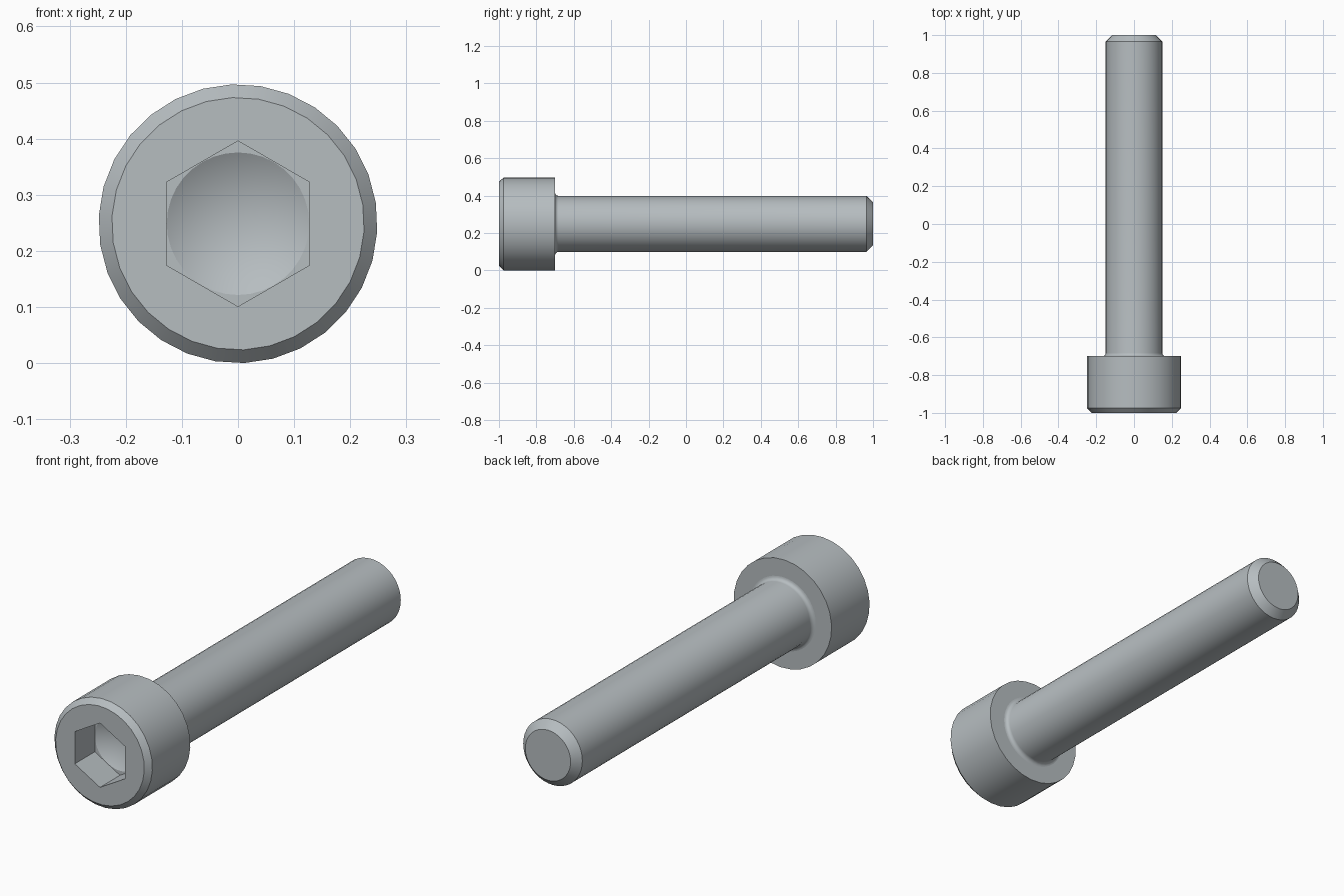
import bpy, bmesh, math

if "Cube" in bpy.data.objects:
    bpy.data.objects.remove(bpy.data.objects["Cube"])

CZ = 0.2485      # height of the screw axis
HEAD_R = 0.2485
SHANK_R = 0.15

steel = bpy.data.materials.new("steel_grey")
steel.diffuse_color = (0.47, 0.51, 0.53, 1)
steel.use_nodes = True
steel.node_tree.nodes["Principled BSDF"].inputs["Base Color"].default_value = steel.diffuse_color


def ring(bm, r, y, n, phase=0.0):
    """Circle of n vertices around the y axis."""
    return [bm.verts.new((r * math.cos(phase + math.tau * i / n), y,
                          CZ + r * math.sin(phase + math.tau * i / n)))
            for i in range(n)]


def skin(bm, rings):
    """Quads between consecutive rings."""
    for a, b in zip(rings, rings[1:]):
        for i in range(len(a)):
            j = (i + 1) % len(a)
            bm.faces.new((a[i], a[j], b[j], b[i]))


def annulus(bm, outer, inner):
    """Flat face between two loops of different side counts."""
    edges = []
    for loop in (outer, inner):
        for i, v in enumerate(loop):
            pair = (v, loop[(i + 1) % len(loop)])
            edges.append(bm.edges.get(pair) or bm.edges.new(pair))
    bmesh.ops.triangle_fill(bm, edges=edges, use_beauty=True)


def finish(bm, name):
    bmesh.ops.recalc_face_normals(bm, faces=bm.faces)
    mesh = bpy.data.meshes.new(name)
    bm.to_mesh(mesh)
    bm.free()
    mesh.materials.append(steel)
    obj = bpy.data.objects.new(name, mesh)
    bpy.context.collection.objects.link(obj)
    bpy.ops.object.select_all(action='DESELECT')
    obj.select_set(True)
    bpy.context.view_layer.objects.active = obj
    bpy.ops.object.shade_smooth_by_angle(angle=math.radians(28))
    return obj


# Head: chamfered cylinder with a hexagonal socket ending in a drill cone
bm = bmesh.new()
turn = math.radians(8.6)
body = [ring(bm, r, y, 30, turn) for r, y in
        ((0.225, -1), (HEAD_R, -0.975), (HEAD_R, -0.7))]
skin(bm, body)
bm.faces.new(body[-1])
hexes = [ring(bm, 0.1475, y, 6, math.pi / 6) for y in (-1, -0.855)]
skin(bm, hexes)
annulus(bm, body[0], hexes[0])
cone = ring(bm, 0.127, -0.855, 36)
annulus(bm, hexes[1], cone)
tip = bm.verts.new((0, -0.782, CZ))
for i in range(36):
    bm.faces.new((cone[i], cone[(i + 1) % 36], tip))
finish(bm, "socket_head")

# Shank: small fillet under the head, straight body, chamfered end
bm = bmesh.new()
fillet = 0.018
profile = [(SHANK_R + fillet * (1 - math.sin(a)), -0.7 + fillet * (1 - math.cos(a)))
           for a in (math.pi / 2 * k / 5 for k in range(6))]
profile += [(SHANK_R, 0.965), (0.115, 1)]
rings = [ring(bm, r, y, 40) for r, y in profile]
skin(bm, rings)
bm.faces.new(rings[-1])
finish(bm, "shank")
